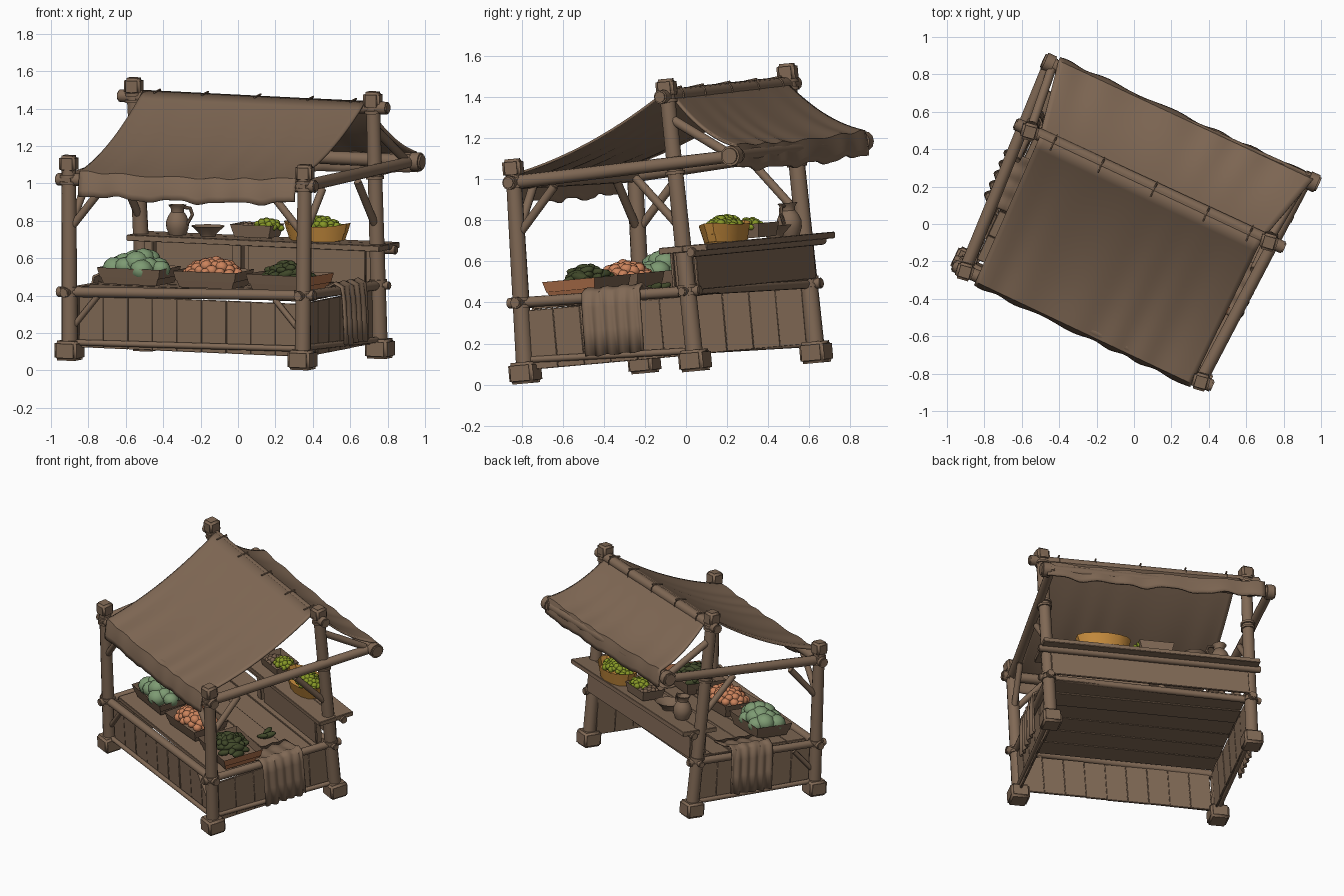
import bpy, bmesh, math, random
from mathutils import Vector, Matrix

if "Cube" in bpy.data.objects:
    bpy.data.objects.remove(bpy.data.objects["Cube"])
random.seed(4)

def mat(name, c):
    m = bpy.data.materials.new(name)
    m.diffuse_color = (*c, 1)
    m.use_nodes = True
    m.node_tree.nodes["Principled BSDF"].inputs["Base Color"].default_value = m.diffuse_color
    return m
WOOD = mat("brown wood and cloth", (.218, .141, .091))
DARK = mat("dark basket brown", (.19, .120, .076))
CABB = mat("cabbage green", (.205, .325, .17))
ONION = mat("onion orange", (.60, .225, .105))
CUKE = mat("dark green", (.05, .064, .022))
LIME = mat("lime green", (.24, .31, .02))
GOLD = mat("golden basket", (.54, .25, .045))
RUST = mat("rust orange", (.44, .165, .07))

# Local stall frame: u along the front, v to the back, w up (slightly tilted)
U = Vector((.906, -.42, -.04)).normalized()
W = Vector((0, -.09, 1)); W = (W - W.dot(U) * U).normalized()
V = W.cross(U)
M = Matrix((U, V, W)).transposed().to_4x4()
R = M.copy()
M.translation = (-.07, -.07, .05)
def L(u, v, w): return M @ Vector((u, v, w))

def finish(name, bm, *mats, angle=35):
    bmesh.ops.recalc_face_normals(bm, faces=bm.faces)
    me = bpy.data.meshes.new(name)
    bm.to_mesh(me); bm.free()
    for m in mats: me.materials.append(m)
    me.shade_smooth()
    me.set_sharp_from_angle(angle=math.radians(angle))
    o = bpy.data.objects.new(name, me)
    bpy.context.collection.objects.link(o)
    return o

def beam(name, a, b, r, r2=None, ext=0, m=WOOD, seg=12):
    a, b = Vector(a), Vector(b)
    d = (b - a).normalized()
    a, b = a - d * ext, b + d * ext
    bm = bmesh.new()
    X = Matrix.Translation((a + b) / 2) @ d.to_track_quat('Z', 'Y').to_matrix().to_4x4()
    bmesh.ops.create_cone(bm, cap_ends=True, segments=seg, radius1=r, radius2=r2 or r, depth=(b - a).length, matrix=X)
    caps = list({e for f in bm.faces if len(f.verts) > 4 for e in f.edges})
    bmesh.ops.bevel(bm, geom=caps, offset=r * .2, segments=2, affect='EDGES')
    return finish(name, bm, m)

def block(name, c, size, bev=.01, m=WOOD, turn=0):
    bm = bmesh.new()
    X = Matrix.Translation(c) @ R @ Matrix.Rotation(turn, 4, 'Z') @ Matrix.Diagonal((*size, 1))
    bmesh.ops.create_cube(bm, size=1, matrix=X)
    bmesh.ops.bevel(bm, geom=bm.edges[:], offset=bev, segments=3, affect='EDGES')
    return finish(name, bm, m, angle=50)

def box(name, u0, u1, v0, v1, w0, w1, bev=.003, m=WOOD):
    return block(name, L((u0+u1)/2, (v0+v1)/2, (w0+w1)/2), (u1-u0, v1-v0, w1-w0), bev, m)

# Posts with feet, heads and lashed collars
POSTS = {"front_left": ((-.9, -.2, .05), (-.905, -.255, 1.15)),
         "front_right": ((.345, -.78, .0), (.358, -.845, 1.1)),
         "back_right": ((.76, .05, .06), (.72, -.1, 1.49)),
         "back_left": ((-.49, .64, .1), (-.56, .49, 1.565))}
def at(p, z):
    a, b = map(Vector, POSTS[p])
    return a.lerp(b, (z - a.z) / (b.z - a.z))
JOINT = {"front_left": (.42, 1.02), "front_right": (.40, .985), "back_right": (.46, 1.05, 1.40), "back_left": (.5, 1.09, 1.46)}
for p, (a, b) in POSTS.items():
    beam(p + "_post", at(p, a[2] + .03), at(p, b[2] - .01), .044, .038)
    block(p + "_foot", at(p, a[2] + .058), (.13, .13, .105), .014)
    block(p + "_head", at(p, b[2] - .045), (.09, .09, .09), .014, turn=.15)
    for z in JOINT[p]:
        for k in (-.018, .018):
            beam(p + "_lashing", at(p, z + k - .018), at(p, z + k + .018), .053 - abs(k) * .2)

# Counter rails, low rails and top bars
fl, fr, br, bl = POSTS
def rail(name, p, q, zp, zq, r, ext=.07):
    beam(name, at(p, zp), at(q, zq), r, ext=ext)
rail("front_rail", fl, fr, .42, .40, .028)
rail("right_rail", fr, br, .40, .455, .026)
rail("left_rail", fl, bl, .42, .49, .026)
rail("back_rail", bl, br, .49, .455, .022)
rail("front_low_rail", fl, fr, .15, .115, .016, 0)
rail("right_low_rail", fr, br, .12, .165, .016, 0)
rail("left_low_rail", fl, bl, .15, .2, .016, 0)
rail("front_top_bar", fl, fr, 1.02, .985, .034)
rail("ridge_beam", bl, br, 1.465, 1.405, .034, .09)
EAVE_L, EAVE_R = Vector((-.455, .86, 1.185)), Vector((.955, .225, 1.115))
beam("eave_bar", EAVE_L, EAVE_R, .036, ext=.02)
beam("right_side_beam", at(fr, .985), (.925, .24, 1.115), .034, .03, ext=.04)
beam("left_side_beam", at(fl, 1.02), EAVE_L, .034, .03, ext=.04)
for n, e in (("left", EAVE_L), ("right", EAVE_R)):
    d = (EAVE_R - EAVE_L).normalized() * .035
    beam(n + "_eave_knob", e - d, e + d, .05)
beam("right_eave_strut", at(br, 1.3), (.89, .2, 1.13), .024)
beam("left_eave_strut", at(bl, 1.36), (-.44, .83, 1.2), .024)

# Diagonal braces
for p, q, z in ((fl, bl, 1.02), (fl, fr, 1.02), (fr, br, .99), (fr, fl, .99), (br, fr, 1.03), (bl, fl, 1.08)):
    d = (at(q, z) - at(p, z)).normalized()
    beam(p + "_brace", at(p, z - .27), at(p, z - .02) + d * .22, .021)
for p, q, z in ((fl, fr, .4), (fr, fl, .38), (fl, bl, .4)):
    d = (at(q, z) - at(p, z)).normalized()
    beam(p + "_low_brace", at(p, z - .19), at(p, z) + d * .17, .016)

# Plank skirts on the front and both sides
for i in range(9):
    u, k = -.65 + i * .1445, random.uniform(-.005, .005)
    box("front_plank", u, u + .144, -.45 + k, -.435 + k, .085, .368)
for s, n in ((-1, "left"), (1, "right")):
    for i in range(6):
        v, k = -.43 + i * .143, s * .67 + random.uniform(-.005, .005)
        box(n + "_plank", k - .007, k + .007, v, v + .1425, .085, .375)

# Counter boards, raised back shelf and its back board
for i in range(6):
    v, k = -.40 + i * .145, random.uniform(-.005, .005)
    box("counter_board", -.665, .665, v, v + .143, .375 + k, .405 + k)
for i in range(2):
    box("shelf_board", -.74, .75, .34 + i * .13, .469 + i * .13, .588, .62)
box("shelf_back_board", -.68, .68, .49, .505, .40, .59)
box("shelf_front_board", -.03, .66, .355, .37, .41, .59)
beam("shelf_beam", L(-.76, .52, .585), L(.77, .52, .585), .024)
for u in (-.62, -.1, .62):
    box("shelf_leg", u - .025, u + .025, .36, .41, .40, .59)

# Sagging cloth canopies with a hanging hem
def canopy(name, tl, tr, ll, lr, out, drop, sag):
    tl, tr, ll, lr = map(Vector, (tl, tr, ll, lr))
    N, T, H = 48, 14, 4
    bm = bmesh.new(); rows = []
    for j in range(T + H + 1):
        t = min(j / T, 1); h = max(j - T, 0) / H
        row = []
        for i in range(N + 1):
            s = i / N
            p = tl.lerp(tr, s).lerp(ll.lerp(lr, s), t)
            fold = math.sin(s * 34 + 1.5 * math.sin(s * 9))
            p.z -= sag * 4 * t * (1 - t) + .015 * t * math.sin(s * math.pi) - .005 * fold * t
            p.z -= h * (drop + .006 * math.sin(s * 23 + 1) + .003 * math.sin(s * 61))
            p += V * out * (.018 * math.sin(h * 1.57) + .006 * fold * h)
            row.append(bm.verts.new(p))
        rows.append(row)
    for a, b in zip(rows, rows[1:]):
        for i in range(N):
            bm.faces.new((a[i], a[i+1], b[i+1], b[i]))
    o = finish(name, bm, WOOD)
    m = o.modifiers.new("thickness", 'SOLIDIFY'); m.thickness = .012; m.offset = 0
RL, RR = (-.505, .465, 1.495), (.68, -.09, 1.435)
canopy("front_canopy", RL, RR, (-.845, -.305, 1.06), (.31, -.85, 1.02), -1, .125, .05)
canopy("back_canopy", RL, RR, (-.405, .87, 1.235), (.955, .235, 1.165), 1, .115, .045)

# Rope ties along the ridge
for s in (.1, .3, .52, .74, .92):
    c = at(bl, 1.465).lerp(at(br, 1.405), s)
    beam("ridge_tie", c - U * .008, c + U * .008, .041)
    beam("tie_end", c + W * .03 - V * .05, c + W * .04 + V * .03, .006, seg=6)

# Cloths draped over both side rails
for s, n in ((1, "right"), (-1, "left")):
    prof = [(.50, .415), (.58, .42), (.65, .43), (.69, .45), (.73, .43), (.74, .36), (.745, .25), (.75, .125)]
    bm = bmesh.new(); rows = []
    for k, (u, w) in enumerate(prof):
        amp = .012 * max(0, k - 3) / 4
        rows.append([bm.verts.new(L(s * (u + amp * math.sin(i * 1.05)), -.1 + i * .0103, w + .004 * math.sin(i * .7)))
                     for i in range(31)])
    for a, b in zip(rows, rows[1:]):
        for i in range(30):
            bm.faces.new((a[i], a[i+1], b[i+1], b[i]))
    o = finish(n + "_draped_cloth", bm, WOOD, angle=60)
    m = o.modifiers.new("thickness", 'SOLIDIFY'); m.thickness = .012; m.offset = 0

# Flared trays and baskets; the outer +u end may take a second colour
def tray(name, u, v, w, su, sv, h, mats, seg=4, turn=0):
    bm = bmesh.new()
    k = 2 ** .5 if seg == 4 else 1
    bmesh.ops.create_cone(bm, cap_ends=True, segments=seg, radius1=.42 * k, radius2=.5 * k, depth=1,
                          matrix=Matrix.Rotation(math.pi / 4 if seg == 4 else 0, 4, 'Z'))
    bmesh.ops.scale(bm, vec=(su, sv, h), verts=bm.verts)
    top = max(bm.faces, key=lambda f: f.calc_center_median().z)
    bmesh.ops.inset_region(bm, faces=[top], thickness=.016)
    bmesh.ops.translate(bm, vec=(0, 0, -h * .6), verts=top.verts)
    for f in bm.faces:
        if len(mats) > 1 and f.calc_center_median().x > .38 * su: f.material_index = 1
    for x in bm.verts:          # raised ends like a woven basket
        x.co.z += .02 * (abs(x.co.x) / su * 2) ** 3
    bmesh.ops.transform(bm, matrix=Matrix.Translation(L(u, v, w + h / 2)) @ R @ Matrix.Rotation(turn, 4, 'Z'), verts=bm.verts)
    finish(name, bm, *mats)

# Heaps of produce: squashed balls under a dome
def heap(name, u, v, w, su, sv, h, n, r, m, stretch=1):
    bm = bmesh.new()
    for i in range(n):
        q = math.sqrt((i + .5) / n); a = i * 2.39996
        x, y = q * math.cos(a) * su, q * math.sin(a) * sv
        z = w + h * (1 - q * q) + random.uniform(-.2, .2) * r
        k = r * random.uniform(.85, 1.12)
        X = Matrix.Translation(L(u + x, v + y, z)) @ R @ Matrix.Rotation(random.uniform(0, 6), 4, 'Z') \
            @ Matrix.Rotation(random.uniform(-.35, .35), 4, 'Y') @ Matrix.Diagonal((k * stretch, k, k * .88, 1))
        bmesh.ops.create_icosphere(bm, subdivisions=2, radius=1, matrix=X)
    finish(name, bm, m, angle=60)

tray("cabbage_tray", -.42, -.19, .405, .37, .27, .08, [DARK])
heap("cabbages", -.42, -.19, .48, .15, .10, .07, 15, .062, CABB)
tray("onion_tray", .02, -.19, .405, .36, .27, .08, [DARK], turn=.06)
heap("onions", .02, -.19, .485, .155, .105, .068, 42, .031, ONION)
tray("cucumber_tray", .47, -.19, .405, .38, .29, .08, [DARK, RUST], turn=-.05)
heap("cucumbers", .46, -.19, .48, .13, .10, .07, 36, .025, CUKE, 1.9)
heap("loose_cucumbers", .38, .14, .425, .05, .04, 0, 3, .021, CUKE, 2.3)
tray("golden_basket", .31, .5, .615, .38, .22, .085, [GOLD], seg=14)
heap("limes", .31, .5, .69, .135, .07, .045, 48, .023, LIME)
tray("small_crate", -.04, .49, .615, .24, .17, .06, [WOOD])
heap("small_greens", .02, .5, .675, .075, .055, .04, 22, .021, LIME)
heap("small_roots", -.09, .48, .665, .04, .055, .025, 12, .02, DARK)

# Turned jug and bowl on the shelf
def lathe(name, u, v, w, prof):
    bm = bmesh.new()
    vs = [bm.verts.new((r, 0, z)) for r, z in prof]
    es = [bm.edges.new(x) for x in zip(vs, vs[1:])]
    bmesh.ops.spin(bm, geom=vs + es, axis=(0, 0, 1), cent=(0, 0, 0), angle=2 * math.pi, steps=20)
    bmesh.ops.remove_doubles(bm, verts=bm.verts, dist=.0005)
    bmesh.ops.transform(bm, matrix=Matrix.Translation(L(u, v, w)) @ R, verts=bm.verts)
    finish(name, bm, WOOD)
lathe("jug", -.5, .47, .62, [(0, 0), (.045, 0), (.06, .035), (.062, .07), (.05, .1), (.035, .122),
                             (.036, .14), (.05, .16), (.042, .16), (.028, .13), (0, .11)])
lathe("bowl", -.32, .47, .62, [(0, 0), (.04, 0), (.045, .012), (.085, .05), (.09, .055), (.078, .052), (.04, .025), (0, .02)])
pts = [L(-.5 + x, .47, .62 + z) for x, z in ((.04, .148), (.075, .145), (.088, .11), (.058, .06))]
for a, b in zip(pts, pts[1:]):
    beam("jug_handle", a, b, .009, ext=.004, seg=8)
